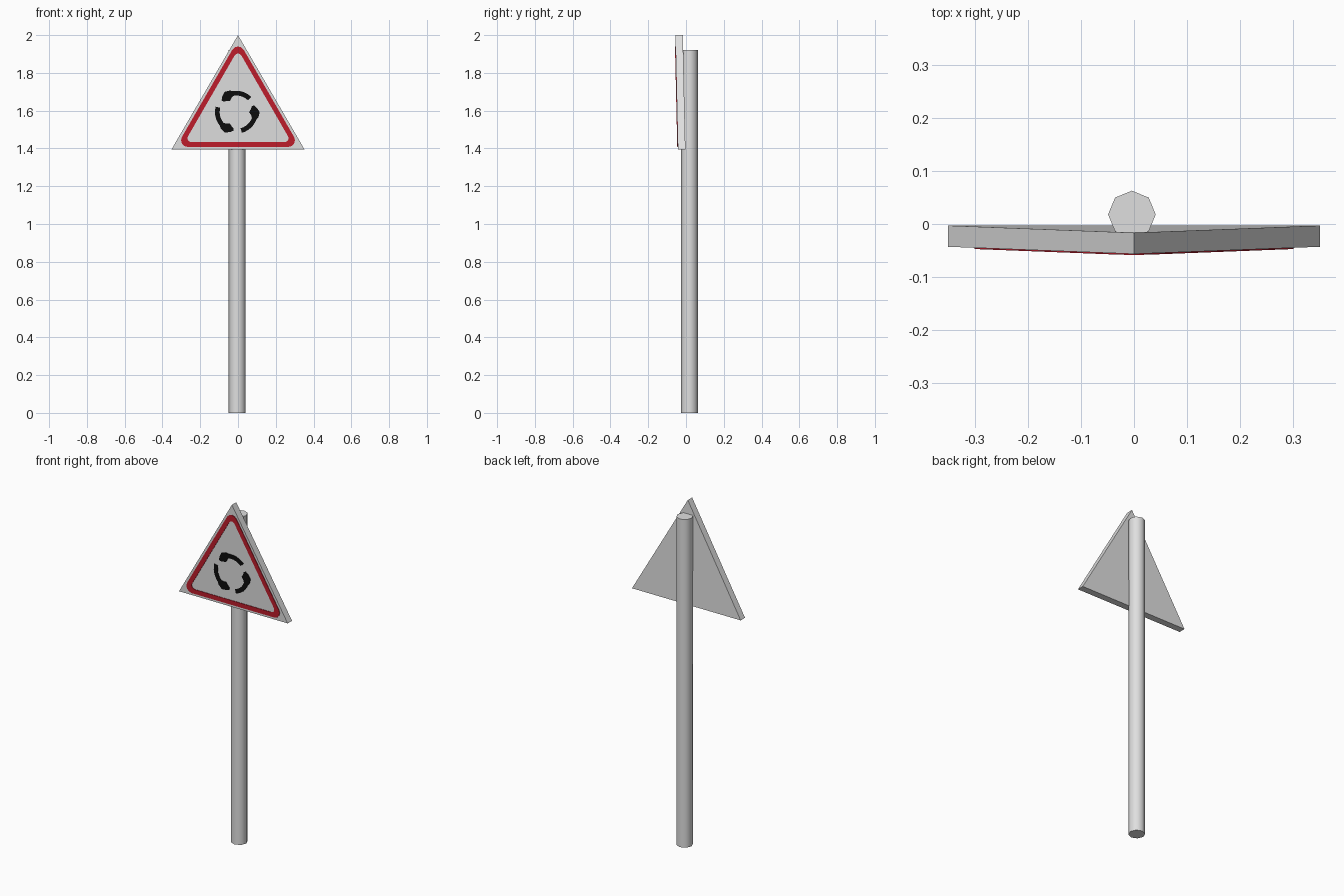
import bpy, bmesh, math
from math import sin, cos, radians

if "Cube" in bpy.data.objects:
    bpy.data.objects.remove(bpy.data.objects["Cube"])

TILT = 0.0225      # forward lean per unit height
BOTTOM = 1.395     # lower edge of the sign
CENTRE = 1.597     # centroid of the triangle


def material(name, rgb):
    m = bpy.data.materials.new(name)
    m.diffuse_color = (*rgb, 1)
    m.use_nodes = True
    m.node_tree.nodes["Principled BSDF"].inputs["Base Color"].default_value = m.diffuse_color
    return m


metal = material("light grey metal", (0.74, 0.74, 0.74))
red = material("sign red", (0.52, 0.012, 0.025))
black = material("sign black", (0.004, 0.004, 0.004))


def finish(bm, name, mat):
    bmesh.ops.recalc_face_normals(bm, faces=bm.faces[:])
    me = bpy.data.meshes.new(name)
    bm.to_mesh(me)
    bm.free()
    me.materials.append(mat)
    ob = bpy.data.objects.new(name, me)
    bpy.context.collection.objects.link(ob)
    return ob


def on_sign(x, z, y):
    # y is measured at the lower edge; the sign leans towards the viewer
    return (x, y - TILT * (z - BOTTOM), z)


def slab(name, outer, inner, y_front, y_back, mat, closed):
    """Flat band between two matching outlines, with thickness."""
    bm = bmesh.new()
    rows = [[bm.verts.new(on_sign(x, z, y)) for x, z in pts]
            for pts, y in ((outer, y_front), (inner, y_front),
                           (inner, y_back), (outer, y_back))]
    n = len(outer)
    for i in range(n if closed else n - 1):
        j = (i + 1) % n
        for k in range(4):
            a, b = rows[k], rows[(k + 1) % 4]
            bm.faces.new((a[i], a[j], b[j], b[i]))
    if not closed:
        for i in (0, n - 1):
            bm.faces.new([r[i] for r in rows])
    return finish(bm, name, mat)


def rounded_triangle(inradius, r, steps=4):
    pts = []
    for corner in (90, 210, 330):
        d = 2 * (inradius - r)
        cx, cz = d * cos(radians(corner)), CENTRE + d * sin(radians(corner))
        for s in range(steps + 1):
            a = radians(corner - 60 + 120 * s / steps)
            pts.append((cx + r * cos(a), cz + r * sin(a)))
    return pts


# Post: eight-sided, smooth shaded
bpy.ops.mesh.primitive_cylinder_add(vertices=8, radius=0.045, depth=1.92,
                                    location=(-0.004, 0.018, 0.96))
post = bpy.context.object
post.name = "post"
post.data.materials.append(metal)
bpy.ops.object.shade_smooth_by_angle(angle=radians(50))

# Triangular sign plate
bm = bmesh.new()
tri = [(-0.352, BOTTOM), (0.352, BOTTOM), (0, 2.0)]
front = [bm.verts.new(on_sign(x, z, -0.043)) for x, z in tri]
back = [bm.verts.new(on_sign(x, z, -0.003)) for x, z in tri]
bm.faces.new(front)
bm.faces.new(back)
for i in range(3):
    j = (i + 1) % 3
    bm.faces.new((front[i], front[j], back[j], back[i]))
finish(bm, "sign_plate", metal)

# Red border
slab("red_border", rounded_triangle(0.189, 0.035), rounded_triangle(0.163, 0.02),
     -0.046, -0.042, red, True)

# Three circulating arrows: (angle, inner radius, outer radius), tail to tip
profile = [(45 + 9 * s, 0.088, 0.113) for s in range(7)]
profile += [(107, 0.082, 0.120), (120, 0.068, 0.124), (132, 0.079, 0.111), (141, 0.088, 0.100)]
for n in range(3):
    def ring(k):
        return [(-0.009 + p[k] * cos(radians(p[0] + 120 * n)),
                 1.592 + p[k] * sin(radians(p[0] + 120 * n))) for p in profile]
    slab(f"arrow_{n + 1}", ring(2), ring(1), -0.046, -0.042, black, False)
